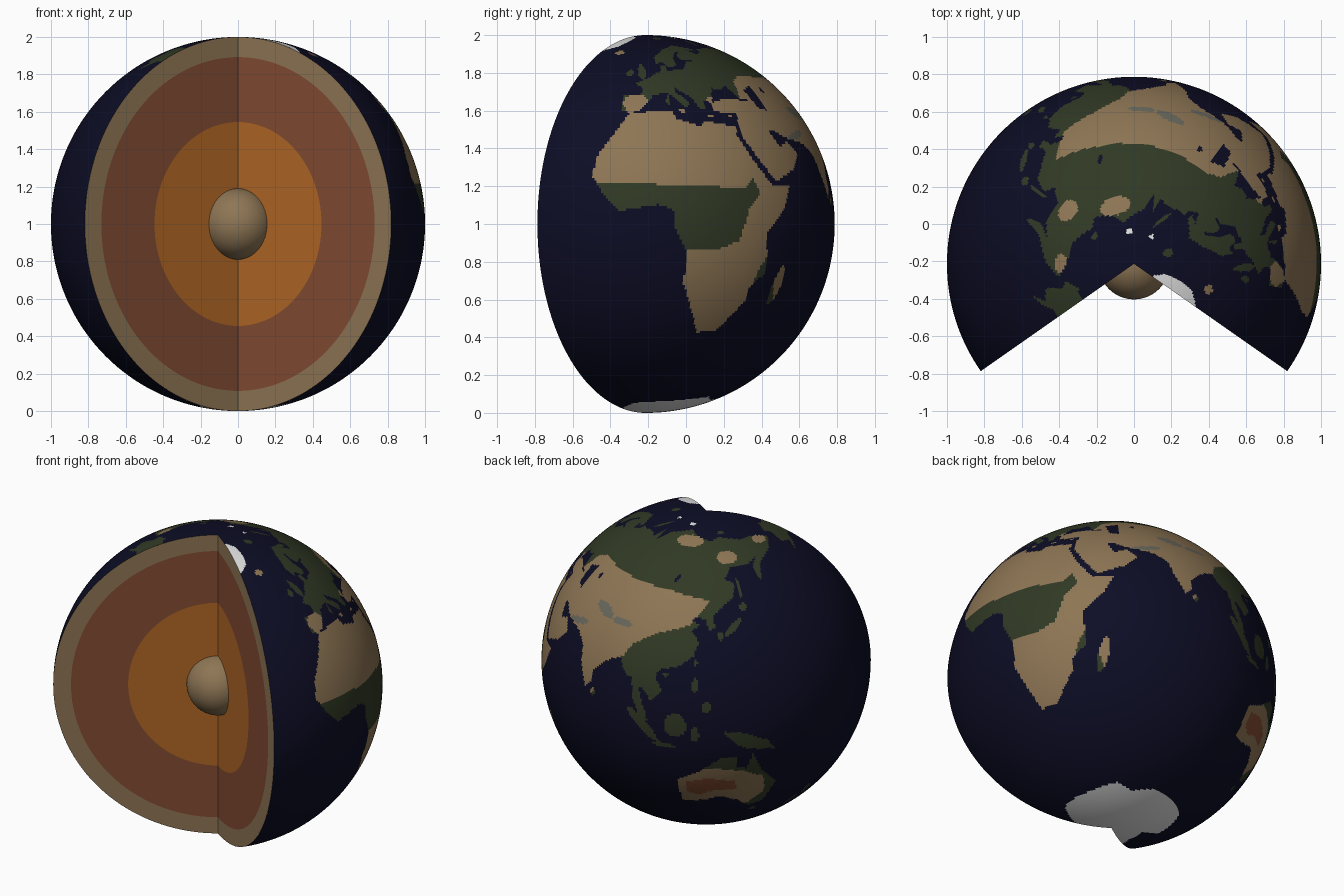
import bpy
import bmesh
from math import sin, cos, pi, radians

default_cube = bpy.data.objects.get("Cube")
if default_cube:
    bpy.data.objects.remove(default_cube, do_unlink=True)

# The globe keeps longitudes WEST to EAST; the wedge facing the front is open
WEST, EAST = -35, 215
CENTRE = (0, -0.213, 1)
COLUMNS, ROWS = 320, 230


def make_material(name, colour):
    material = bpy.data.materials.new(name)
    material.use_nodes = True
    material.diffuse_color = (*colour, 1)
    shader = material.node_tree.nodes["Principled BSDF"]
    shader.inputs["Base Color"].default_value = (*colour, 1)
    shader.inputs["Roughness"].default_value = 0.9
    return material


ocean = make_material("deep_ocean_blue", (0.004, 0.004, 0.019))
green = make_material("forest_green", (0.03, 0.041, 0.018))
sand = make_material("sandy_tan", (0.27, 0.18, 0.09))
rust = make_material("rust_red", (0.225, 0.07, 0.032))
grey = make_material("highland_grey", (0.14, 0.14, 0.11))
ice = make_material("ice_white", (0.75, 0.75, 0.75))
orange = make_material("molten_orange", (0.44, 0.135, 0.019))
surface_materials = [ocean, green, sand, rust, grey, ice]
OCEAN, GREEN, SAND, RUST, GREY, ICE = range(len(surface_materials))


def finish(name, bm, materials, smooth):
    mesh = bpy.data.meshes.new(name)
    for face in bm.faces:
        face.smooth = smooth
    bm.to_mesh(mesh)
    bm.free()
    for material in materials:
        mesh.materials.append(material)
    obj = bpy.data.objects.new(name, mesh)
    obj.location = CENTRE
    bpy.context.collection.objects.link(obj)
    return obj


# Coastlines as simple outlines in degrees of longitude and latitude
europe = [
    (-9, 37), (-9, 43), (-2, 43), (-1, 46), (-5, 48), (2, 51), (5, 53), (8, 54),
    (8, 57), (11, 57), (11, 54), (20, 55), (24, 59), (30, 60), (22, 60), (21, 63),
    (25, 66), (22, 66), (17, 61), (17, 57), (13, 56), (10, 59), (6, 58), (5, 62),
    (14, 68), (25, 71), (40, 68), (40, 66), (33, 67), (38, 64), (44, 66), (44, 68),
    (61, 69), (61, 40), (50, 40), (41, 42), (38, 47), (33, 45), (30, 46), (28, 42),
    (27, 40), (24, 41), (23, 37), (21, 38), (19, 42), (13, 46), (13, 44), (18, 40),
    (16, 38), (12, 42), (9, 44), (3, 43), (0, 39), (-2, 37), (-6, 36)]
asia = [
    (60, 69), (68, 68), (70, 73), (74, 67), (80, 73), (104, 77), (113, 74), (130, 71),
    (140, 73), (160, 70), (180, 69), (190, 66), (179, 62), (170, 60), (163, 58),
    (157, 51), (156, 57), (163, 61), (155, 59), (142, 59), (136, 54), (141, 52),
    (139, 47), (132, 43), (128, 40), (129, 36), (126, 35), (125, 39), (121, 40),
    (118, 39), (122, 37), (119, 35), (122, 31), (120, 26), (114, 22), (108, 21),
    (106, 18), (109, 13), (105, 9), (102, 13), (100, 13), (103, 5), (104, 1),
    (101, 3), (98, 9), (97, 16), (94, 17), (91, 22), (87, 21), (80, 15), (80, 11),
    (77, 8), (73, 16), (72, 21), (67, 25), (57, 27), (50, 30), (48, 30), (51, 24),
    (56, 26), (60, 22), (55, 17), (45, 13), (39, 21), (35, 28), (36, 36), (30, 36),
    (27, 37), (27, 40), (35, 42), (41, 41), (50, 41), (60, 45)]
africa = [
    (-6, 36), (10, 37), (11, 34), (20, 31), (22, 33), (34, 31), (33, 28), (37, 20),
    (43, 12), (51, 12), (47, 4), (40, -3), (41, -15), (35, -20), (35, -24), (32, -28),
    (27, -34), (19, -35), (12, -18), (13, -9), (9, -1), (9, 4), (4, 6), (-8, 4),
    (-13, 9), (-17, 15), (-16, 21), (-10, 30)]
australia = [
    (114, -22), (122, -18), (130, -12), (136, -12), (136, -16), (140, -17),
    (142, -11), (146, -19), (153, -26), (150, -37), (144, -39), (138, -34),
    (131, -31), (124, -33), (115, -34)]
new_guinea = [(131, -1), (138, -2), (147, -6), (150, -10), (143, -9), (138, -8), (133, -4)]
alaska = [
    (216, 60), (209, 60), (203, 57), (196, 55), (203, 59), (195, 61), (199, 66),
    (194, 68), (203, 71), (216, 70)]
greenland = [(-36, 66), (-25, 70), (-20, 75), (-18, 80), (-30, 83), (-36, 83)]
antarctica = [
    (-36, -78), (-20, -74), (-10, -71), (30, -69), (55, -66), (70, -69), (88, -66),
    (140, -66), (170, -71), (165, -78), (200, -78), (216, -75), (216, -90), (-36, -90)]
drylands = [
    (-19, 13), (33, 11), (36, 14), (38, 9), (33, 4), (30, -5), (22, -8), (11, -8),
    (11, -36), (30, -36), (34, -27), (38, -14), (42, -8), (48, -26), (54, -14), (55, 5),
    (80, 5), (88, 21), (92, 23), (95, 28), (104, 33), (118, 37), (127, 46), (107, 49),
    (90, 50), (68, 51), (52, 52), (45, 49), (42, 42), (26, 42), (22, 36), (12, 38), (-12, 37)]
outback = [
    (112, -20), (126, -16), (138, -18), (147, -22), (149, -30), (143, -37),
    (137, -36), (112, -33)]
red_desert = [(117, -23), (126, -21), (136, -23), (137, -27), (129, -27), (122, -30), (117, -28)]

surface = [[OCEAN] * COLUMNS for _ in range(ROWS)]


def paint(outline, colour, land_only=False):
    """Fill an outline row by row on the surface grid."""
    edges = list(zip(outline, outline[1:] + outline[:1]))
    for row in range(ROWS):
        lat = -90 + 180 * (row + 0.5) / ROWS
        crossings = sorted(
            a + (lat - b) * (c - a) / (d - b)
            for (a, b), (c, d) in edges if (b > lat) != (d > lat))
        for start, end in zip(crossings[::2], crossings[1::2]):
            for column in range(COLUMNS):
                lon = WEST + (EAST - WEST) * (column + 0.5) / COLUMNS
                if start <= lon < end and not (land_only and surface[row][column] == OCEAN):
                    surface[row][column] = colour


def patch(lon, lat, width, height, tilt=0):
    """Oval outline from its centre, half sizes and tilt."""
    turn = radians(tilt)
    outline = []
    for step in range(16):
        u, v = width * cos(step * pi / 8), height * sin(step * pi / 8)
        outline.append((lon + u * cos(turn) - v * sin(turn),
                        lat + u * sin(turn) + v * cos(turn)))
    return outline


islands = {
    "borneo": patch(114, 1, 4, 4.5), "sumatra": patch(102, 0, 8, 1.8, -45),
    "java": patch(110, -7, 4.5, 1, -8), "sulawesi": patch(121, -2, 1.5, 3),
    "luzon": patch(121, 16, 1.2, 2.6), "mindanao": patch(125, 8, 1.8, 2),
    "honshu": patch(137, 36, 5, 1.3, 35), "hokkaido": patch(143, 43, 2, 1.4),
    "kyushu": patch(131, 33, 1.3, 1.5), "sakhalin": patch(143, 50, 0.8, 4),
    "taiwan": patch(121, 24, 0.7, 1.3), "ceylon": patch(81, 7, 1, 1.4),
    "hainan": patch(110, 19, 1, 0.8), "madagascar": patch(47, -19, 2, 6.5, -15),
    "north_isle": patch(176, -39, 1.6, 3), "south_isle": patch(170, -44, 1.3, 3.5, -40),
    "tasmania": patch(147, -42, 1.6, 1.3), "britain": patch(-2, 54, 2, 4, 15),
    "ireland": patch(-8, 53, 1.7, 1.6), "iceland": patch(-19, 65, 4, 1.3),
    "svalbard": patch(18, 79, 7, 1.5), "novaya": patch(58, 74, 5.5, 1.2, 35),
    "sardinia": patch(9, 41, 0.7, 2), "sicily": patch(14, 37, 1.4, 0.7),
    "crete": patch(25, 35, 1.3, 0.5), "cyprus": patch(33, 35, 1, 0.5),
    "new_siberia": patch(145, 75, 5, 0.8)}
for outline in [europe, asia, africa, australia, new_guinea, alaska, *islands.values()]:
    paint(outline, GREEN)

# Dry regions, tundra, red desert and grey highlands lie over the green land
tundra = [patch(108, 71, 15, 3), patch(141, 63, 8, 3), patch(180, 67, 8, 2)]
iberia = patch(-4, 40, 5, 3.5)
for outline in [drylands, outback, iberia, *tundra, islands["iceland"]]:
    paint(outline, SAND, land_only=True)
paint(red_desert, RUST, land_only=True)
for highland in [patch(76, 36, 6, 2, -15), patch(87, 34, 5, 1.5), patch(64, 28, 6, 1.2, 10)]:
    paint(highland, GREY, land_only=True)

# Inland seas and polar ice
caspian = [(47, 45), (53, 47), (53, 37), (49, 38)]
for sea in [caspian, patch(34, 43, 6, 1.8), patch(60, 45, 1.3, 1), patch(108, 54, 0.8, 2.4, -40)]:
    paint(sea, OCEAN)
for cap in [greenland, antarctica, patch(98, 80, 6, 0.9), patch(57, 80, 5, 0.6)]:
    paint(cap, ICE)


# Outer shell: an open globe whose faces take the painted colours
shell = bmesh.new()
south, north = shell.verts.new((0, 0, -1)), shell.verts.new((0, 0, 1))
rings = [[south] * (COLUMNS + 1)]
for row in range(1, ROWS):
    lat = pi * (row / ROWS - 0.5)
    ring = []
    for column in range(COLUMNS + 1):
        lon = radians(WEST + (EAST - WEST) * column / COLUMNS)
        ring.append(shell.verts.new((cos(lat) * cos(lon), cos(lat) * sin(lon), sin(lat))))
    rings.append(ring)
rings.append([north] * (COLUMNS + 1))
for row in range(ROWS):
    for column in range(COLUMNS):
        lower, upper = rings[row], rings[row + 1]
        corners = [lower[column], lower[column + 1], upper[column + 1], upper[column]]
        face = shell.faces.new(list(dict.fromkeys(corners)))
        face.material_index = surface[row][column]
finish("globe_surface", shell, surface_materials, True)


# Cut walls: half rings for each layer, on both sides of the wedge
def layer_section(name, inner, outer, material, steps=96):
    bm = bmesh.new()
    for side in (WEST, EAST):
        along = radians(side)
        pairs = []
        for step in range(steps + 1):
            t = pi * (step / steps - 0.5)
            pairs.append([bm.verts.new((r * cos(t) * cos(along), r * cos(t) * sin(along), r * sin(t)))
                          for r in (inner, outer)])
        for (a, b), (c, d) in zip(pairs, pairs[1:]):
            bm.faces.new((a, b, d, c) if side == WEST else (c, d, b, a))
    return finish(name, bm, [material], False)


layer_section("crust_section", 0.892, 1, sand)
layer_section("mantle_section", 0.545, 0.892, rust)
layer_section("outer_core_section", 0.1, 0.545, orange)

# Inner core ball
core = bmesh.new()
bmesh.ops.create_uvsphere(core, u_segments=64, v_segments=32, radius=0.19)
finish("inner_core", core, [sand], True)
